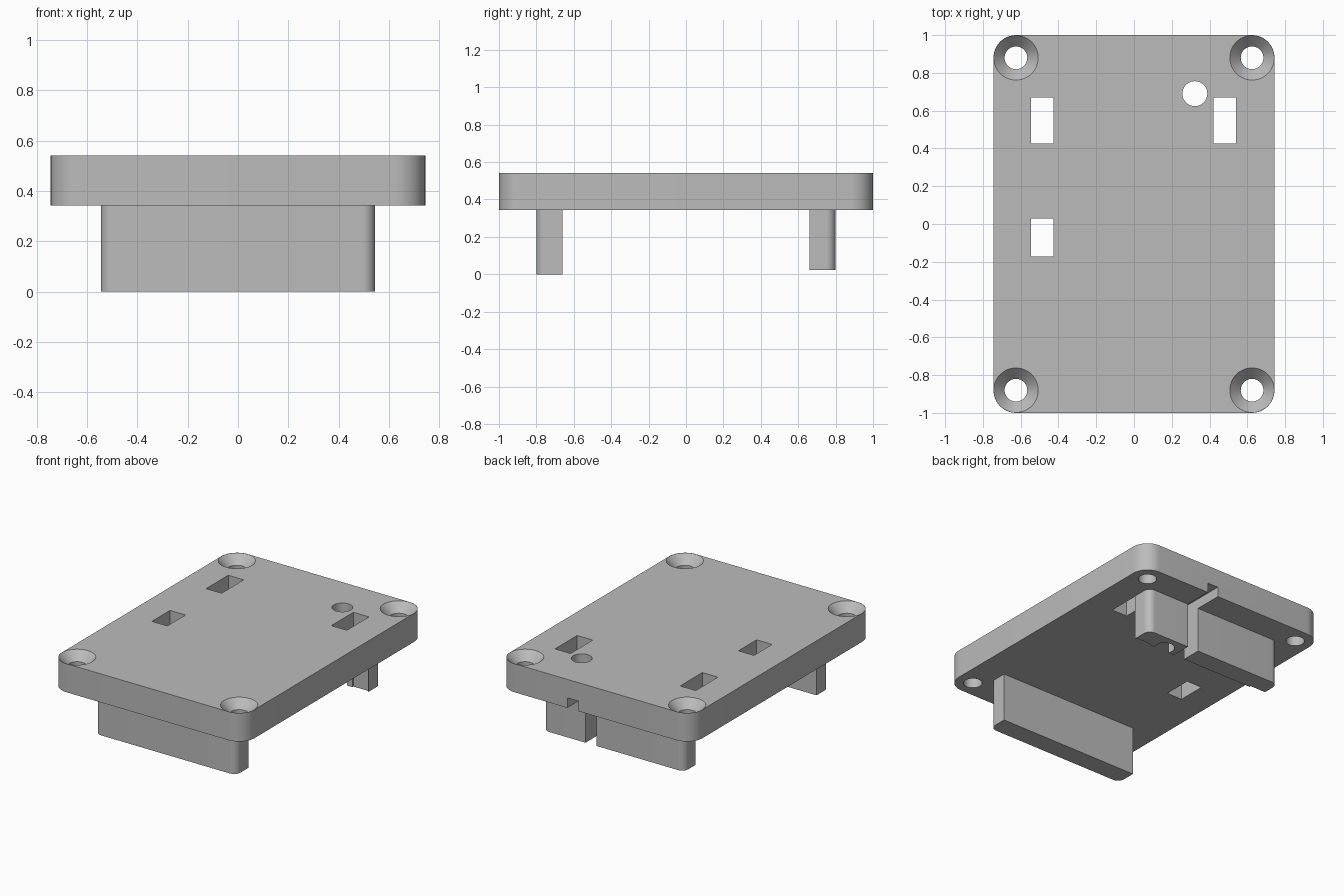
import bpy, bmesh
from math import cos, sin, pi

if "Cube" in bpy.data.objects:
    bpy.data.objects.remove(bpy.data.objects["Cube"], do_unlink=True)

GREY = bpy.data.materials.new("plain_grey")
GREY.use_nodes = True
GREY.diffuse_color = (0.5, 0.5, 0.5, 1)
GREY.node_tree.nodes["Principled BSDF"].inputs["Base Color"].default_value = (0.5, 0.5, 0.5, 1)

PLATE_Z, TOP_Z = 0.343, 0.542
HALF_X, HALF_Y = 0.744, 1.0
CORNER = 0.12


def finish(name, bm):
    bmesh.ops.recalc_face_normals(bm, faces=bm.faces)
    mesh = bpy.data.meshes.new(name)
    bm.to_mesh(mesh)
    bm.free()
    mesh.materials.append(GREY)
    obj = bpy.data.objects.new(name, mesh)
    bpy.context.collection.objects.link(obj)
    return obj


def block(name, x0, x1, y0, y1, z0, z1, radii=(0, 0, 0, 0)):
    """Box whose upright corners are rounded: (x0,y0), (x1,y0), (x1,y1), (x0,y1)."""
    bm = bmesh.new()
    corners = [(x0, y0, 1, 1), (x1, y0, -1, 1), (x1, y1, -1, -1), (x0, y1, 1, -1)]
    ring = []
    for i, ((x, y, sx, sy), r) in enumerate(zip(corners, radii)):
        steps = 12 if r else 0
        for k in range(steps + 1):
            a = pi + i * pi / 2 + (k / steps * pi / 2 if r else 0)
            ring.append(bm.verts.new((x + r * (sx + cos(a)), y + r * (sy + sin(a)), z0)))
    base = bm.faces.new(ring)
    side = bmesh.ops.extrude_face_region(bm, geom=[base])["geom"]
    bmesh.ops.translate(bm, vec=(0, 0, z1 - z0),
                        verts=[v for v in side if isinstance(v, bmesh.types.BMVert)])
    return finish(name, bm)


def lathe(name, x, y, profile, sides=48):
    """Round solid from (radius, height) pairs, bottom to top."""
    bm = bmesh.new()
    rings = [[bm.verts.new((x + r * cos(2 * pi * k / sides), y + r * sin(2 * pi * k / sides), z))
              for k in range(sides)] for r, z in profile]
    for low, high in zip(rings, rings[1:]):
        for k in range(sides):
            n = (k + 1) % sides
            bm.faces.new((low[k], low[n], high[n], high[k]))
    bm.faces.new(rings[0])
    bm.faces.new(rings[-1])
    return finish(name, bm)


def combine(target, tool, operation):
    mod = target.modifiers.new(operation, "BOOLEAN")
    mod.operation, mod.solver, mod.object = operation, "EXACT", tool
    bpy.context.view_layer.objects.active = target
    bpy.ops.object.modifier_apply(modifier=mod.name)
    bpy.data.objects.remove(tool, do_unlink=True)


# Plate with rounded corners
plate = block("mounting_plate", -HALF_X, HALF_X, -HALF_Y, HALF_Y, PLATE_Z, TOP_Z, (CORNER,) * 4)

# Legs: full-width front wall, back wall split in two by a gap
LEG, R, SINK = 0.545, 0.05, 0.02
legs = [
    block("front_leg", -LEG, LEG, -0.8, -0.66, 0, PLATE_Z + SINK, (R, R, 0, 0)),
    block("back_leg_wide", -LEG, 0.13, 0.66, 0.8, 0.024, PLATE_Z + SINK, (0, 0, 0, R)),
    block("back_leg_narrow", 0.215, LEG, 0.66, 0.8, 0.024, PLATE_Z + SINK, (0, 0, R, 0)),
]
for leg in legs:
    combine(plate, leg, "UNION")

# Countersunk screw holes in the four corners
for sx in (-1, 1):
    for sy in (-1, 1):
        combine(plate, lathe("screw_hole", sx * 0.625, sy * 0.88,
                             [(0.06, 0.2), (0.06, TOP_Z - 0.06), (0.118, TOP_Z), (0.118, 0.7)]),
                "DIFFERENCE")

# Rectangular slots and the round cable hole, cut right through
for x, y in ((-0.485, 0.549), (0.481, 0.549), (-0.485, -0.071)):
    h = 0.122 if y > 0 else 0.1
    combine(plate, block("slot", x - 0.06, x + 0.06, y - h, y + h, -0.1, 0.7), "DIFFERENCE")
combine(plate, lathe("round_hole", 0.322, 0.69, [(0.066, -0.1), (0.066, 0.7)]), "DIFFERENCE")

# Groove under the back edge, in line with the gap between the legs
combine(plate, block("groove", 0.13, 0.215, 0.66, 1.1, 0.2, PLATE_Z + 0.07), "DIFFERENCE")

bpy.ops.object.select_all(action="DESELECT")
plate.select_set(True)
bpy.context.view_layer.objects.active = plate
bpy.ops.object.shade_smooth_by_angle(angle=pi / 6)
